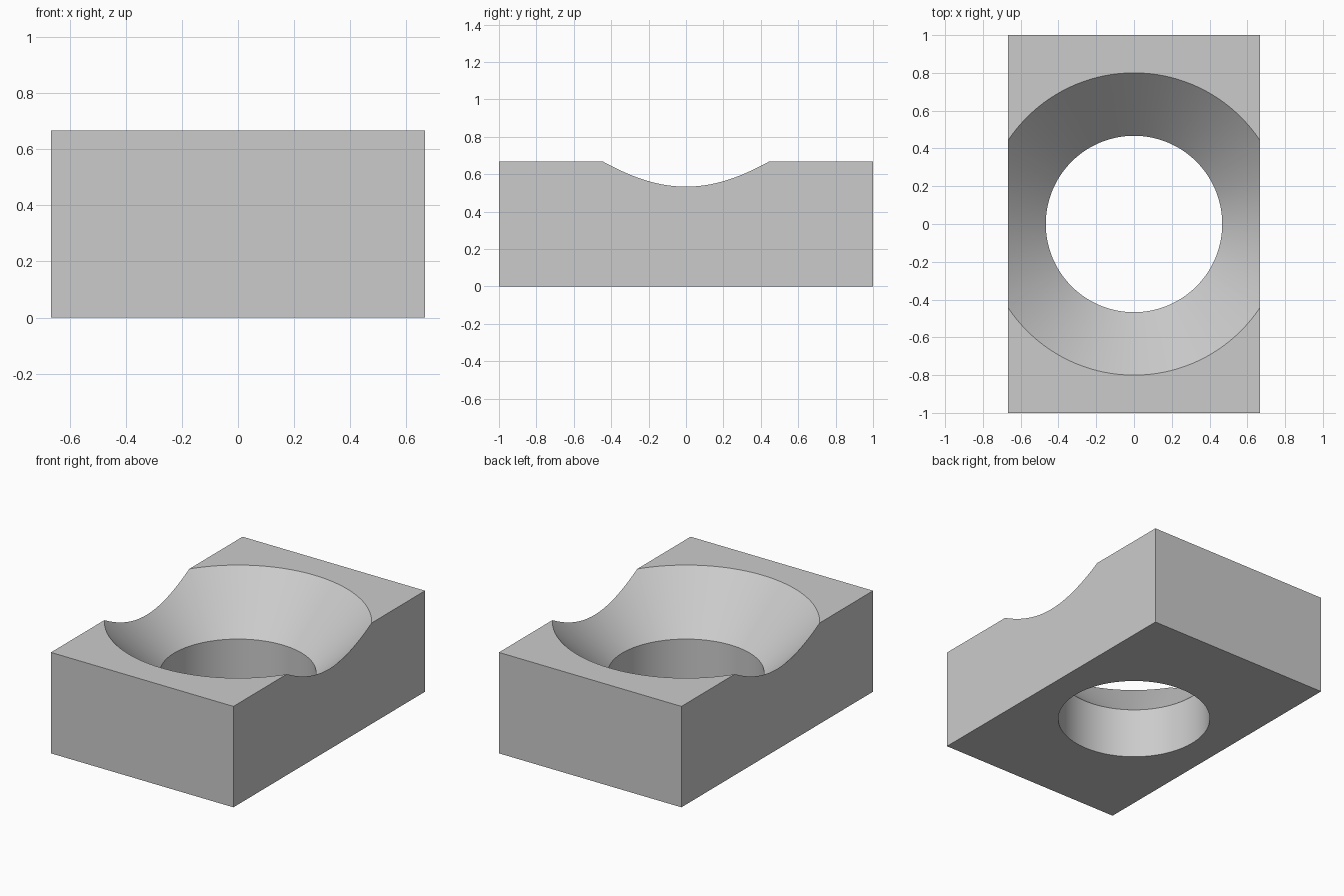
import bpy, bmesh, math
from mathutils import Vector

if "Cube" in bpy.data.objects:
    bpy.data.objects.remove(bpy.data.objects["Cube"], do_unlink=True)

WIDTH, LENGTH, HEIGHT = 4 / 3, 2.0, 2 / 3
BORE, SEAT = 0.467, 1 / 3      # bore radius, height where the 45 degree flare starts
SEGMENTS = 128

grey = bpy.data.materials.new("grey")
grey.use_nodes = True
colour = (0.6, 0.6, 0.6, 1)
grey.diffuse_color = colour
grey.node_tree.nodes["Principled BSDF"].inputs["Base Color"].default_value = colour


def add_object(name, bm):
    bmesh.ops.recalc_face_normals(bm, faces=bm.faces)
    mesh = bpy.data.meshes.new(name)
    bm.to_mesh(mesh)
    bm.free()
    mesh.materials.append(grey)
    obj = bpy.data.objects.new(name, mesh)
    bpy.context.collection.objects.link(obj)
    return obj


# Rectangular block
bm = bmesh.new()
bmesh.ops.create_cube(bm, size=1)
for v in bm.verts:
    v.co = Vector((v.co.x * WIDTH, v.co.y * LENGTH, (v.co.z + 0.5) * HEIGHT))
block = add_object("countersunk_block", bm)

# Lathed cutter: straight bore opening into a 45 degree flare
profile = [(BORE, -0.2), (BORE, SEAT), (BORE + 0.6, SEAT + 0.6)]
bm = bmesh.new()
rings = [[bm.verts.new((r * math.cos(a), r * math.sin(a), z))
          for a in (math.tau * i / SEGMENTS for i in range(SEGMENTS))]
         for r, z in profile]
for low, high in zip(rings, rings[1:]):
    for i in range(SEGMENTS):
        j = (i + 1) % SEGMENTS
        bm.faces.new((low[i], low[j], high[j], high[i]))
bm.faces.new(rings[0])
bm.faces.new(rings[-1])
cutter = add_object("hole_cutter", bm)
cutter.hide_render = True

# Cut the hole, then remove the cutter
cut = block.modifiers.new("hole", "BOOLEAN")
cut.operation = "DIFFERENCE"
cut.solver = "EXACT"
cut.object = cutter
bpy.ops.object.select_all(action="DESELECT")
block.select_set(True)
bpy.context.view_layer.objects.active = block
bpy.ops.object.modifier_apply(modifier=cut.name)
bpy.data.objects.remove(cutter, do_unlink=True)

# Smooth walls with crisp edges
bpy.ops.object.shade_smooth_by_angle(angle=math.radians(30))
